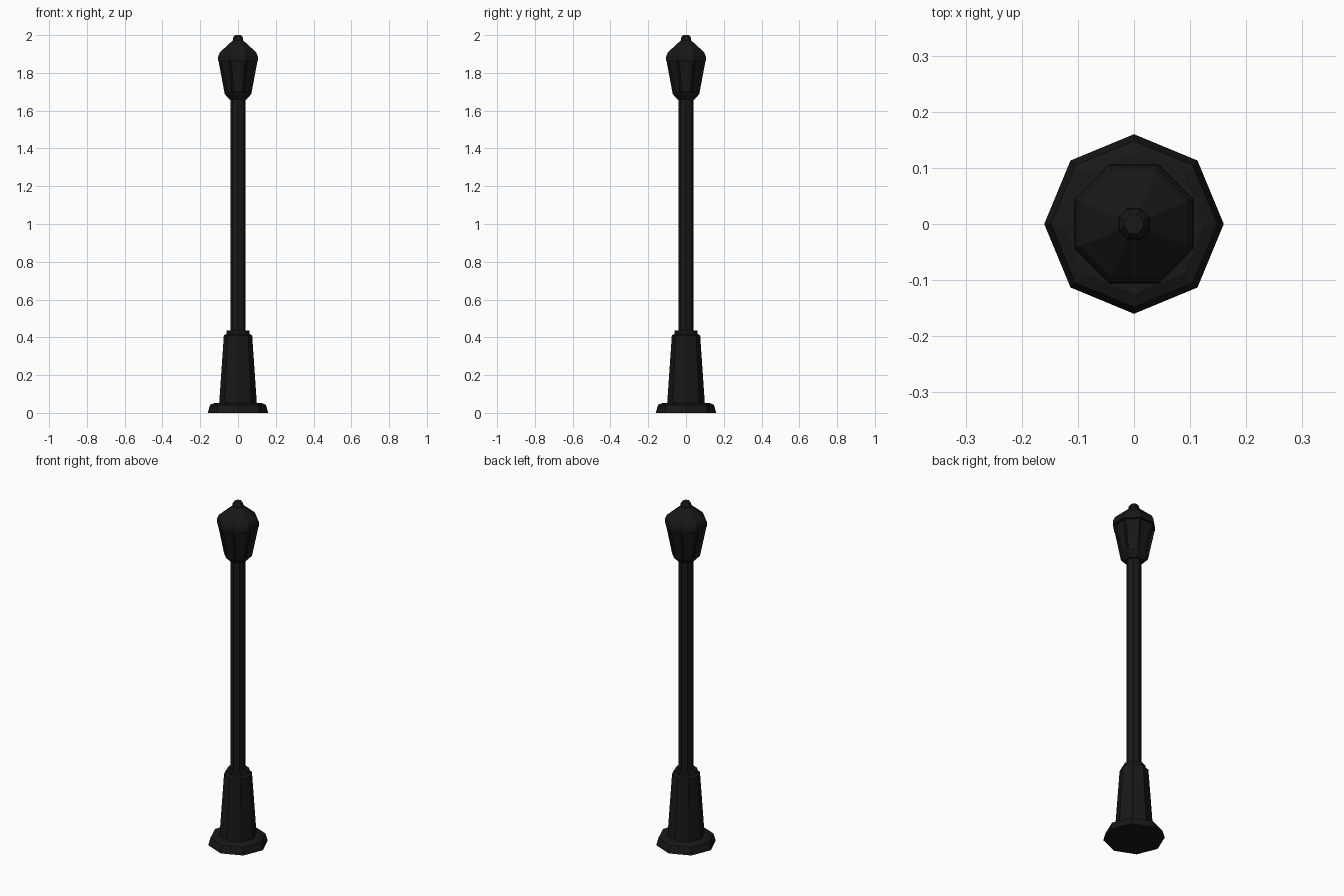
import bpy, bmesh, math

if "Cube" in bpy.data.objects:
    bpy.data.objects.remove(bpy.data.objects["Cube"])

iron = bpy.data.materials.new("black_iron")
iron.diffuse_color = (0.009, 0.009, 0.009, 1)
iron.use_nodes = True
iron.node_tree.nodes["Principled BSDF"].inputs["Base Color"].default_value = iron.diffuse_color
TURN = math.pi / 8


def lathe(name, profile, turn=0.0, sides=8, inset_band=None):
    """Faceted solid of revolution from (radius, z) pairs."""
    bm = bmesh.new()
    rings = []
    for r, z in profile:
        rings.append([bm.verts.new((r * math.cos(turn + math.tau * i / sides),
                                    r * math.sin(turn + math.tau * i / sides), z))
                      for i in range(sides)])
    panels = []
    for k, (lo, hi) in enumerate(zip(rings, rings[1:])):
        for i in range(sides):
            j = (i + 1) % sides
            f = bm.faces.new((lo[i], lo[j], hi[j], hi[i]))
            if k == inset_band:
                panels.append(f)
    bm.faces.new(rings[0][::-1])
    bm.faces.new(rings[-1])
    bm.normal_update()
    # Recessed window panels
    if panels:
        bmesh.ops.inset_individual(bm, faces=panels, thickness=0.010, depth=0.0)
        bmesh.ops.inset_individual(bm, faces=panels, thickness=0.001, depth=-0.012)
    me = bpy.data.meshes.new(name)
    bm.to_mesh(me)
    bm.free()
    ob = bpy.data.objects.new(name, me)
    me.materials.append(iron)
    bpy.context.collection.objects.link(ob)
    return ob


# Stepped foot
lathe("foot", [(0.16, 0), (0.148, 0.043), (0.125, 0.052)])
# Tapered pedestal with shouldered collar
lathe("pedestal", [(0.10, 0.045), (0.075, 0.41), (0.062, 0.417), (0.06, 0.435)])
# Long post
lathe("post", [(0.04, 0.43), (0.04, 1.67)])
# Lantern cup and glazed body
lathe("lantern_cup", [(0.050, 1.66), (0.076, 1.688)], TURN)
lathe("lantern_body", [(0.076, 1.688), (0.113, 1.87)], TURN, inset_band=0)
# Roof and finial
lathe("roof", [(0.115, 1.865), (0.113, 1.89), (0.103, 1.91), (0.030, 1.972)], TURN)
lathe("finial", [(0.030, 1.97), (0.029, 1.985), (0.018, 2.0)], TURN)
